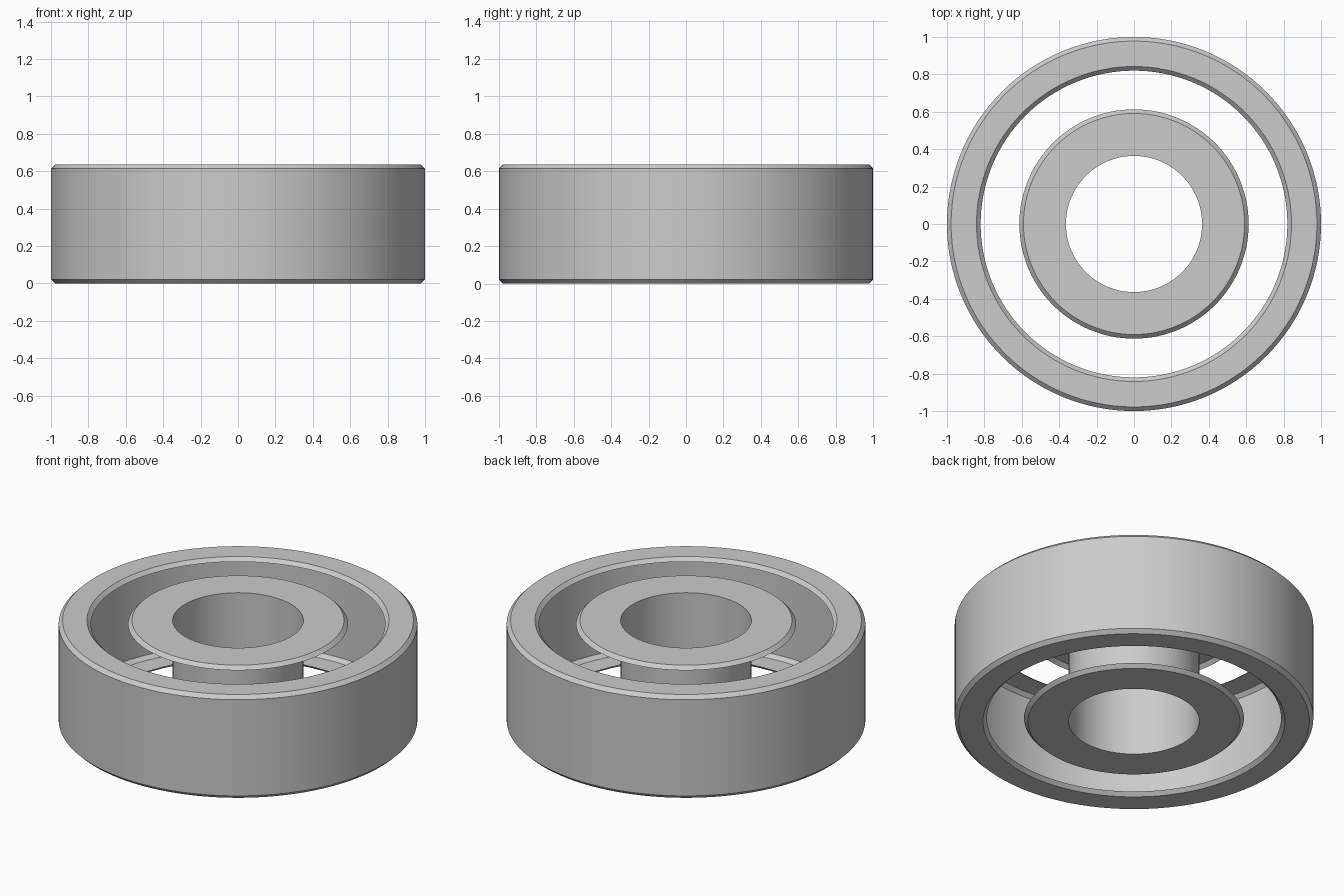
import bpy
import bmesh
from math import cos, sin, tau, radians

cube = bpy.data.objects.get("Cube")
if cube:
    bpy.data.objects.remove(cube, do_unlink=True)

HEIGHT = 0.636
CHAMFER = 0.022
SEGMENTS = 128

# Plain steel grey
steel = bpy.data.materials.new("steel_grey")
steel.use_nodes = True
grey = (0.6, 0.6, 0.6, 1.0)
steel.diffuse_color = grey
steel.node_tree.nodes["Principled BSDF"].inputs["Base Color"].default_value = grey


def lathe(name, profile):
    """Turn an open (radius, height) profile around z into a shell."""
    bm = bmesh.new()
    rings = []
    for i in range(SEGMENTS):
        a = tau * i / SEGMENTS
        rings.append([bm.verts.new((r * cos(a), r * sin(a), z)) for r, z in profile])
    for i, ring in enumerate(rings):
        after = rings[(i + 1) % SEGMENTS]
        for j in range(len(profile) - 1):
            bm.faces.new((ring[j], ring[j + 1], after[j + 1], after[j]))
    mesh = bpy.data.meshes.new(name)
    bm.to_mesh(mesh)
    bm.free()
    mesh.materials.append(steel)
    obj = bpy.data.objects.new(name, mesh)
    bpy.context.collection.objects.link(obj)
    bpy.ops.object.select_all(action="DESELECT")
    obj.select_set(True)
    bpy.context.view_layer.objects.active = obj
    bpy.ops.object.shade_smooth_by_angle(angle=radians(30))
    return obj


def mirrored(half):
    """Complete a profile's upper half with its reflection at mid height."""
    return half + [(r, HEIGHT - z) for r, z in reversed(half)]


# Outer ring: outer wall with chamfered lips, open towards the middle
lathe("outer_ring", mirrored([
    (0.82, HEIGHT - CHAMFER),
    (0.82 + CHAMFER, HEIGHT),
    (1 - CHAMFER, HEIGHT),
    (1.0, HEIGHT - CHAMFER),
]))

# Inner ring: bore wall with flanges, open towards the outer ring
lathe("inner_ring", mirrored([
    (0.613, CHAMFER),
    (0.613 - CHAMFER, 0.0),
    (0.364, 0.0),
]))
